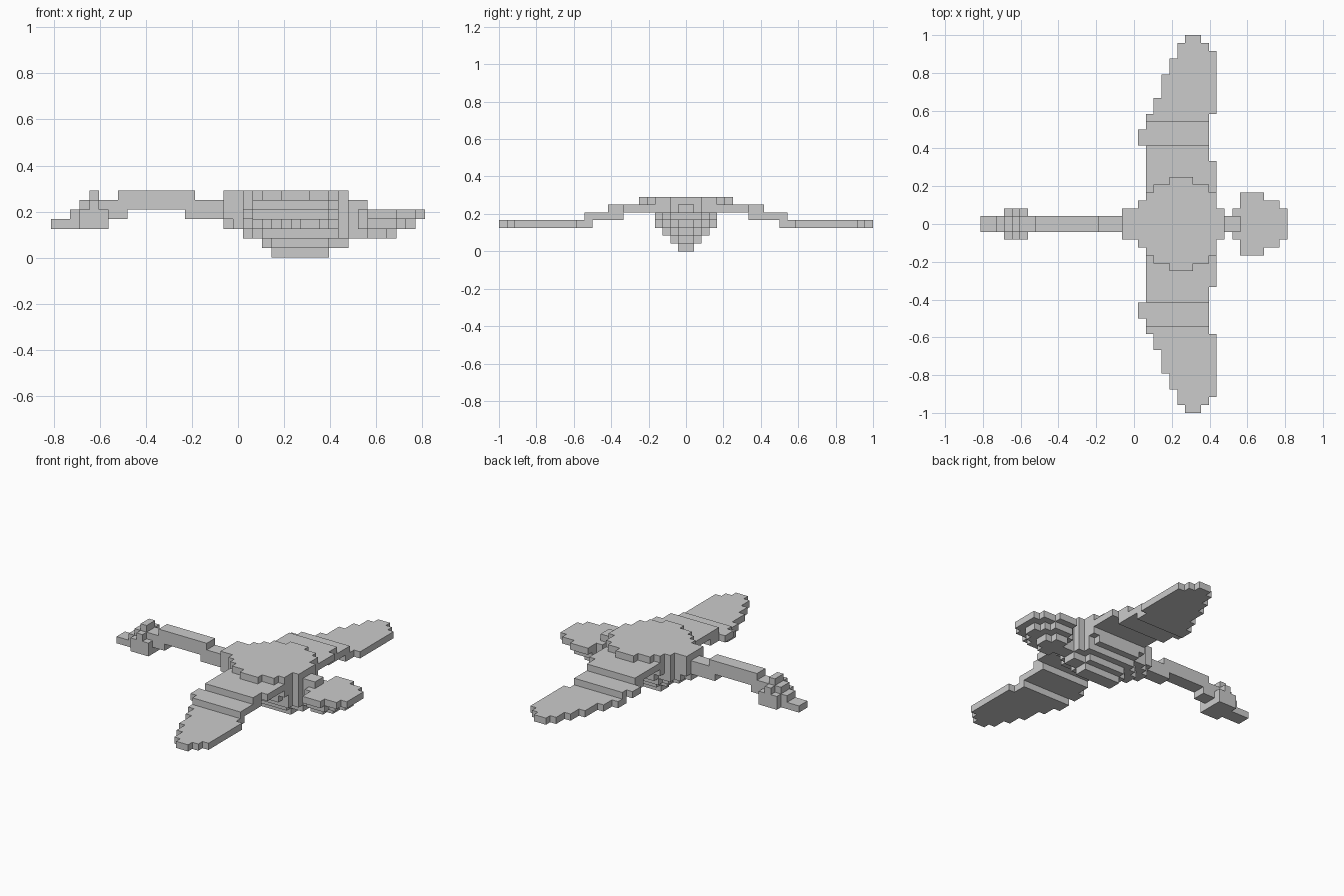
import bpy, bmesh
from mathutils import Vector

if "Cube" in bpy.data.objects:
    bpy.data.objects.remove(bpy.data.objects["Cube"])

U = 2 / 48          # block size; x index 0 is the beak tip, y index 0 is the middle
NX = 39
parts = {}
taken = set()


def box(part, layer, i0, i1, j0, j1):
    """Claim blocks for a part, skipping those already used by another."""
    cells = parts.setdefault(part, set())
    for i in range(i0, i1):
        for j in range(j0, j1):
            c = (i, j, layer)
            if c not in taken:
                taken.add(c)
                cells.add(c)


def strip(part, layer, runs):
    """Symmetric runs along x: (start, end, half width)."""
    for i0, i1, h in runs:
        box(part, layer, i0, i1, -h, h)


def wing(layer, runs):
    """Mirrored rows across y: (inner, outer, x start, x end)."""
    for j0, j1, i0, i1 in runs:
        box("right_wing", layer, i0, i1, -j1, -j0)
        box("left_wing", layer, i0, i1, j0, j1)


# Body: keel, belly, sides and back plate
strip("body", 0, [(23, 29, 1)])
strip("body", 1, [(22, 31, 1), (23, 29, 2)])
strip("body", 2, [(20, 32, 1), (21, 31, 2), (22, 30, 3)])
strip("body", 3, [(18, 32, 1), (19, 31, 2), (20, 30, 3), (22, 29, 4)])
strip("body", 4, [(18, 31, 2), (20, 30, 3), (21, 30, 4)])
strip("body", 5, [(18, 31, 2), (20, 30, 3), (21, 30, 4)])
strip("body", 6, [(18, 31, 2), (20, 30, 3), (21, 30, 4), (22, 29, 5), (24, 27, 6)])

# Wings: stepping down to the tips
wing(5, [(4, 8, 21, 30), (8, 10, 21, 29)])
wing(4, [(8, 10, 21, 29), (10, 12, 20, 29), (12, 13, 21, 29)])
wing(3, [(12, 14, 21, 29), (14, 16, 22, 30), (16, 19, 23, 30), (19, 21, 24, 30),
         (21, 22, 25, 30), (22, 23, 25, 29), (23, 24, 26, 28)])

# Neck
strip("neck", 6, [(7, 15, 1)])
strip("neck", 5, [(6, 18, 1)])
strip("neck", 4, [(14, 18, 1)])

# Head with beak and crest
strip("head", 3, [(0, 6, 1), (3, 6, 2)])
strip("head", 4, [(2, 8, 1), (3, 6, 2)])
strip("head", 5, [(3, 6, 1), (4, 5, 2)])
strip("head", 6, [(4, 5, 1)])

# Tail fan
strip("tail", 5, [(31, 33, 1)])
strip("tail", 4, [(31, 32, 1), (32, 33, 2), (33, 36, 4), (36, 38, 3), (38, 39, 2)])
strip("tail", 3, [(31, 38, 1), (32, 37, 2), (33, 36, 3)])
strip("tail", 2, [(31, 36, 1), (33, 35, 2)])

# Turn every part's outer block sides into a clean flat-faced mesh
for name, cells in parts.items():
    bm = bmesh.new()
    for c in sorted(cells):
        for axis in range(3):
            for s in (0, 1):
                n = list(c)
                n[axis] += 1 if s else -1
                if tuple(n) in taken:
                    continue
                a, b = (axis + 1) % 3, (axis + 2) % 3
                quad = []
                for da, db in ((0, 0), (1, 0), (1, 1), (0, 1)):
                    p = list(c)
                    p[axis] += s
                    p[a] += da
                    p[b] += db
                    quad.append(bm.verts.new(Vector((p[0] - NX / 2, p[1], p[2])) * U))
                bm.faces.new(quad if s else quad[::-1])
    bmesh.ops.remove_doubles(bm, verts=bm.verts, dist=1e-4)
    mesh = bpy.data.meshes.new(name)
    bm.to_mesh(mesh)
    bm.free()
    bpy.context.collection.objects.link(bpy.data.objects.new(name, mesh))
